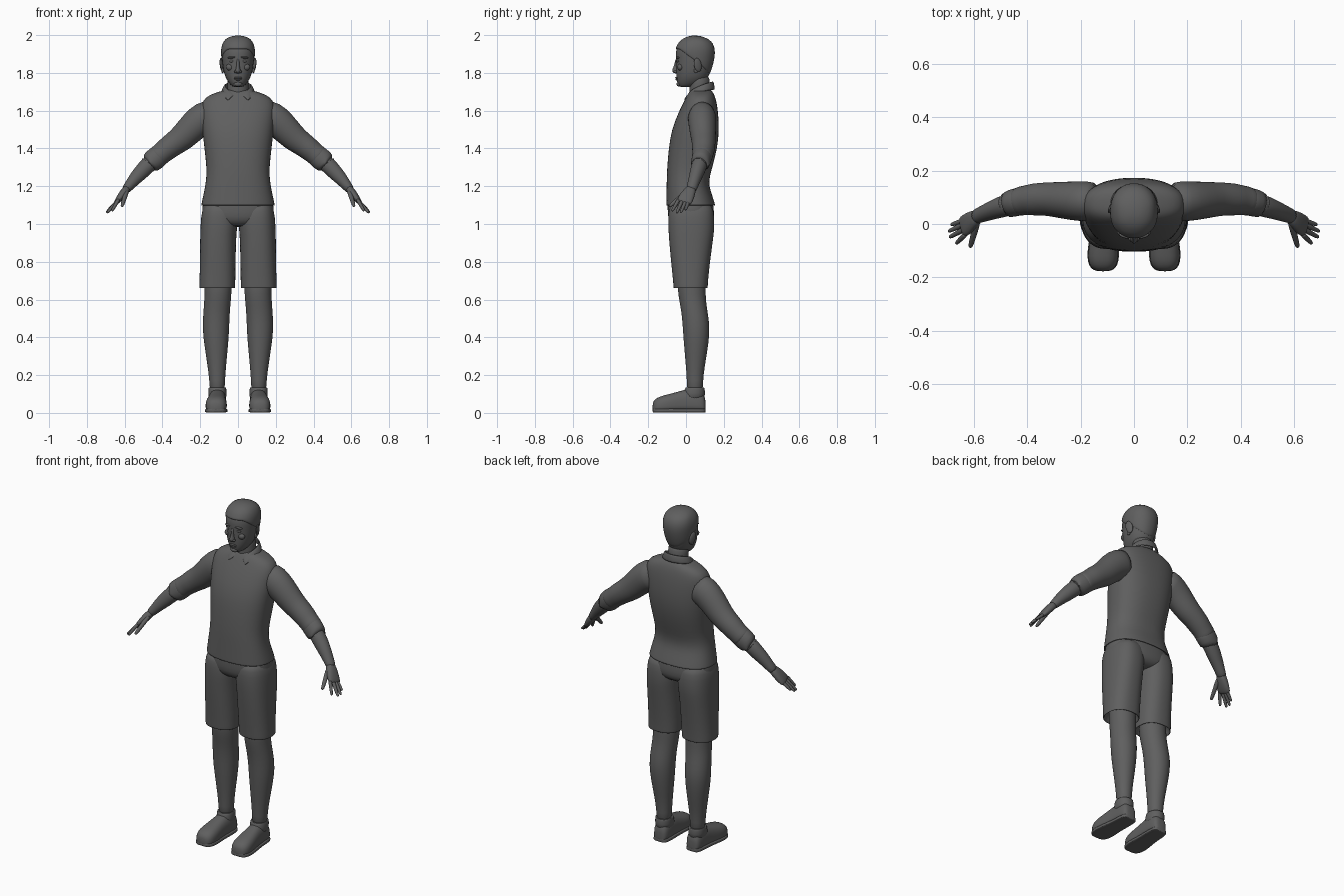
import bpy, bmesh, math
from mathutils import Vector, Matrix

grey = bpy.data.materials.new("dark grey")
grey.diffuse_color = (0.115, 0.115, 0.115, 1)
N = 32


def finish(name, bm, mirror=False, sub=1, thick=0):
    bmesh.ops.recalc_face_normals(bm, faces=bm.faces)
    me = bpy.data.meshes.new(name)
    bm.to_mesh(me)
    bm.free()
    me.materials.append(grey)
    ob = bpy.data.objects.new(name, me)
    bpy.context.collection.objects.link(ob)
    for p in me.polygons:
        p.use_smooth = True
    if thick:
        m = ob.modifiers.new("thickness", 'SOLIDIFY')
        m.thickness, m.offset = thick, 0
    if mirror:
        ob.modifiers.new("mirror", 'MIRROR').use_clip = False
    if sub:
        m = ob.modifiers.new("smooth", 'SUBSURF')
        m.levels = m.render_levels = sub
    return ob


def loft(name, rings, mirror=False, sub=1, closed=True, thick=0):
    """Skin a list of equal-length point rings; closed rings get end caps."""
    bm = bmesh.new()
    vs = [[bm.verts.new(p) for p in r] for r in rings]
    n = len(rings[0])
    for a, b in zip(vs, vs[1:]):
        for i in range(n if closed else n - 1):
            j = (i + 1) % n
            bm.faces.new((a[i], a[j], b[j], b[i]))
    if closed:
        bm.faces.new(vs[0])
        bm.faces.new(vs[-1])
    return finish(name, bm, mirror, sub, thick)


def unit(a, e):
    c, s = math.cos(a), math.sin(a)
    return (math.copysign(abs(c) ** (2 / e), c), math.copysign(abs(s) ** (2 / e), s))


def flat_ring(z, x0, x1, y0, y1, e=2.3):
    pts = []
    for i in range(N):
        u, v = unit(2 * math.pi * i / N, e)
        pts.append(Vector(((x0 + x1) / 2 + u * (x1 - x0) / 2, (y0 + y1) / 2 + v * (y1 - y0) / 2, z)))
    return pts


def tube(name, rows, mirror=True, n=20, e=2.0, sub=1):
    """Limb along a path; rows are (x, y, z, thickness radius, depth radius)."""
    cs = [Vector(r[:3]) for r in rows]
    rings = []
    for i, r in enumerate(rows):
        d = (cs[min(i + 1, len(cs) - 1)] - cs[max(i - 1, 0)]).normalized()
        up = Vector((0, 1, 0)).cross(d).normalized()
        side = d.cross(up)
        ring = []
        for k in range(n):
            u, v = unit(2 * math.pi * k / n, e)
            ring.append(cs[i] + up * u * r[3] + side * v * r[4])
        rings.append(ring)
    return loft(name, rings, mirror, sub)


def ball(name, pos, size, mirror=False, rot=(0, 0, 0)):
    bm = bmesh.new()
    bmesh.ops.create_uvsphere(bm, u_segments=20, v_segments=12, radius=1)
    m = Matrix.Translation(pos)
    for ang, ax in zip(rot, 'XYZ'):
        m = m @ Matrix.Rotation(ang, 4, ax)
    bm.transform(m @ Matrix.Diagonal((*size, 1)))
    return finish(name, bm, mirror, 0)


# Shirt body: z, half width, front y, back y
shirt = [(1.715, .055, .03, .13), (1.70, .10, .018, .14), (1.685, .15, .008, .15),
         (1.655, .19, -.008, .16), (1.60, .197, -.036, .17), (1.50, .19, -.077, .177),
         (1.40, .178, -.092, .166), (1.30, .167, -.10, .14), (1.25, .168, -.102, .125),
         (1.20, .174, -.103, .122), (1.15, .185, -.104, .14), (1.10, .195, -.105, .155),
         (1.098, .195, -.105, .155), (1.10, .185, -.095, .145), (1.13, .17, -.085, .13)]
loft("shirt_body", [flat_ring(z, -w, w, f, b, 2.4) for z, w, f, b in shirt])

# Sleeves with gathered folds and a rolled cuff
tube("sleeve", [(.13, .085, 1.575, .085, .07), (.18, .085, 1.565, .088, .077), (.235, .087, 1.52, .08, .073),
                (.295, .092, 1.455, .071, .066), (.34, .094, 1.425, .064, .062), (.375, .092, 1.398, .062, .061),
                (.40, .09, 1.377, .057, .056), (.425, .086, 1.357, .059, .055), (.44, .083, 1.345, .056, .052)],
     n=24)
tube("rolled_cuff", [(.40, .088, 1.377, .05, .048), (.418, .087, 1.362, .060, .054), (.45, .08, 1.335, .059, .052),
                     (.475, .072, 1.314, .057, .049), (.478, .072, 1.311, .055, .047),
                     (.473, .073, 1.316, .045, .04)], n=24)

# Collar: open band folded outward, with points at the front
top, mid, low = [], [], []
for i in range(41):
    s = -1 + i / 20
    t, b = math.pi * s * .93, math.pi * s * .79
    top.append(Vector((.068 * math.sin(t), .078 + .064 * math.cos(t), 1.755 - .07 * s * s)))
    ry = .075 if math.cos(b) > 0 else .112
    low.append(Vector((.088 * math.sin(b), .075 + ry * math.cos(b), 1.71 - .025 * s * s - .035 * abs(s) ** 5)))
    mid.append((top[-1] + low[-1]) / 2 + Vector((0, 0, .004)))
loft("collar", [top, mid, low], closed=False, thick=.007)

# Neck
loft("neck", [flat_ring(z, -w, w, f, b, 2) for z, w, f, b in
              [(1.63, .062, .015, .13), (1.69, .058, .018, .128), (1.74, .056, .018, .125), (1.80, .058, .01, .125)]])

# Head: z, half width, front y, back y
head = [(1.724, .018, -.028, .02), (1.730, .032, -.038, .045), (1.745, .047, -.046, .085), (1.77, .064, -.050, .115),
        (1.80, .074, -.052, .127), (1.84, .081, -.053, .14), (1.87, .084, -.053, .147), (1.90, .087, -.055, .151),
        (1.93, .086, -.051, .150), (1.96, .076, -.034, .137), (1.98, .058, -.009, .114), (1.992, .035, .02, .085),
        (1.996, .015, .04, .065)]
loft("head", [flat_ring(z, -w, w, f, b, 2.15) for z, w, f, b in head])


def head_point(z, a, off):
    for p, q in zip(head, head[1:]):
        if z <= q[0]:
            break
    k = (z - p[0]) / (q[0] - p[0])
    w, f, b = [p[i] + (q[i] - p[i]) * k for i in (1, 2, 3)]
    u, v = unit(a, 2.15)
    return Vector((u * (w + off), (f + b) / 2 + v * ((b - f) / 2 + off), z + max(off, 0)))


# Short hair: shell whose lower edge is high at the forehead and low at the nape
rows = []
for k, off in [(0, -.006), (0, .002), (.08, .004), (.25, .004), (.45, .004), (.62, .004), (.78, .004), (.9, .004), (1, .003)]:
    ring = []
    for i in range(N):
        a = 2 * math.pi * i / N
        s = math.sin(a)
        edge = 1.865 + (.06 * min(1, -s * 1.25) if s < 0 else -.075 * s)
        ring.append(head_point(edge + (1.995 - edge) * k, a, off))
    rows.append(ring)
loft("hair", rows)

# Face details
loft("nose", [flat_ring(z, -w, w, f, -.03, 2) for z, w, f in
              [(1.797, .010, -.058), (1.802, .016, -.070), (1.812, .015, -.075), (1.83, .009, -.067),
               (1.855, .008, -.059), (1.88, .009, -.054)]])
ball("nostril", (.013, -.056, 1.806), (.007, .009, .007), True)
ball("eye", (.033, -.041, 1.862), (.014, .009, .007), True)
ball("brow", (.035, -.044, 1.882), (.022, .009, .006), True, (0, .1, .25))
ball("cheek", (.042, -.03, 1.83), (.022, .016, .018), True)
ball("upper_lip", (0, -.049, 1.774), (.024, .008, .005))
ball("lower_lip", (0, -.047, 1.765), (.020, .008, .005))
ball("chin", (0, -.036, 1.741), (.022, .014, .014))
ball("ear", (.086, .062, 1.842), (.008, .021, .037), True, (.2, .15, .35))
ball("ear_lobe", (.081, .053, 1.812), (.007, .011, .014), True)

# Forearm and palm
tube("forearm", [(.43, .082, 1.35, .042, .040), (.48, .07, 1.31, .044, .042), (.515, .058, 1.272, .041, .038),
                 (.55, .045, 1.235, .034, .033), (.58, .033, 1.197, .026, .029), (.60, .025, 1.175, .023, .028)])
tube("palm", [(.58, .033, 1.197, .020, .024), (.60, .020, 1.172, .022, .032), (.62, .004, 1.145, .020, .040),
              (.638, -.008, 1.122, .015, .041), (.648, -.014, 1.11, .009, .036)], e=2.4)

# Fingers and thumb: base and tip positions
digits = {"index_finger": ((.637, -.043, 1.122), (.668, -.074, 1.068)),
          "middle_finger": ((.645, -.024, 1.115), (.693, -.050, 1.058)),
          "ring_finger": ((.644, -.004, 1.115), (.697, -.028, 1.060)),
          "little_finger": ((.636, .014, 1.122), (.687, -.003, 1.074)),
          "thumb": ((.592, -.005, 1.165), (.615, -.088, 1.092))}
for name, (a, b) in digits.items():
    a, b = Vector(a), Vector(b)
    r = .012 if name == "thumb" else .0095
    pts = [(*a.lerp(b, k), r * s, r * s) for k, s in
           [(-.2, 1.1), (.15, 1.1), (.45, 1), (.75, .9), (.93, .75), (1, .4)]]
    tube(name, pts, n=10)

# Shorts: hips, then separate legs with turned-in hems
hips = [(1.16, .165, -.09, .125), (1.12, .186, -.098, .143), (1.06, .193, -.098, .150), (1.02, .185, -.092, .147),
        (.995, .13, -.07, .125), (.985, .06, -.045, .09)]
loft("shorts_hips", [flat_ring(z, -w, w, f, b, 2.4) for z, w, f, b in hips])
legs = [(1.12, .03, .17, -.08, .13), (1.07, .005, .193, -.094, .148), (1.0, .002, .198, -.095, .151),
        (.95, .008, .20, -.092, .148), (.88, .011, .201, -.087, .138), (.78, .013, .202, -.077, .125),
        (.70, .014, .204, -.069, .117), (.662, .015, .205, -.066, .115), (.659, .016, .204, -.065, .114),
        (.662, .022, .198, -.059, .108), (.72, .03, .19, -.05, .10)]
loft("shorts_leg", [flat_ring(z, a, b, c, d, 2.4) for z, a, b, c, d in legs], True)

# Lower legs: knee, calf, ankle
shin = [(.74, .035, .18, -.045, .10), (.66, .033, .177, -.045, .104), (.60, .037, .178, -.037, .105),
        (.54, .043, .183, -.025, .113), (.47, .046, .187, -.018, .125), (.40, .049, .184, -.014, .123),
        (.32, .056, .172, -.007, .112), (.24, .064, .16, .0, .098), (.17, .069, .151, .005, .09),
        (.10, .07, .15, .005, .09)]
loft("lower_leg", [flat_ring(z, a, b, c, d, 2.05) for z, a, b, c, d in shin], True)

# Shoes: y, centre x, half width, top z
shoe = [(.104, .107, .022, .06), (.098, .107, .036, .09), (.08, .107, .045, .118), (.03, .108, .047, .125),
        (-.01, .110, .048, .120), (-.05, .113, .051, .108), (-.10, .115, .057, .095), (-.14, .116, .056, .085),
        (-.165, .116, .045, .07), (-.178, .116, .025, .05)]


def shoe_rings(height, grow):
    rings = []
    for y, cx, w, t in shoe:
        t = min(t, height)
        ring = []
        for i in range(N):
            u, v = unit(2 * math.pi * i / N, 2.5 if height > .1 else 5)
            z = t * .38 + v * t * (.62 if v > 0 else .38)
            ring.append(Vector((cx + u * (w + grow), y, z + .002)))
        rings.append(ring)
    return rings


loft("shoe", shoe_rings(1, 0), True)
loft("shoe_sole", shoe_rings(.022, .003), True)
loft("shoe_opening", [flat_ring(z, a, b, c, d, 2.1) for z, a, b, c, d in
                      [(.06, .06, .156, -.02, .10), (.11, .061, .157, -.012, .101), (.132, .062, .156, -.004, .098),
                       (.135, .064, .154, -.002, .096), (.13, .072, .146, .006, .088)]], True)
